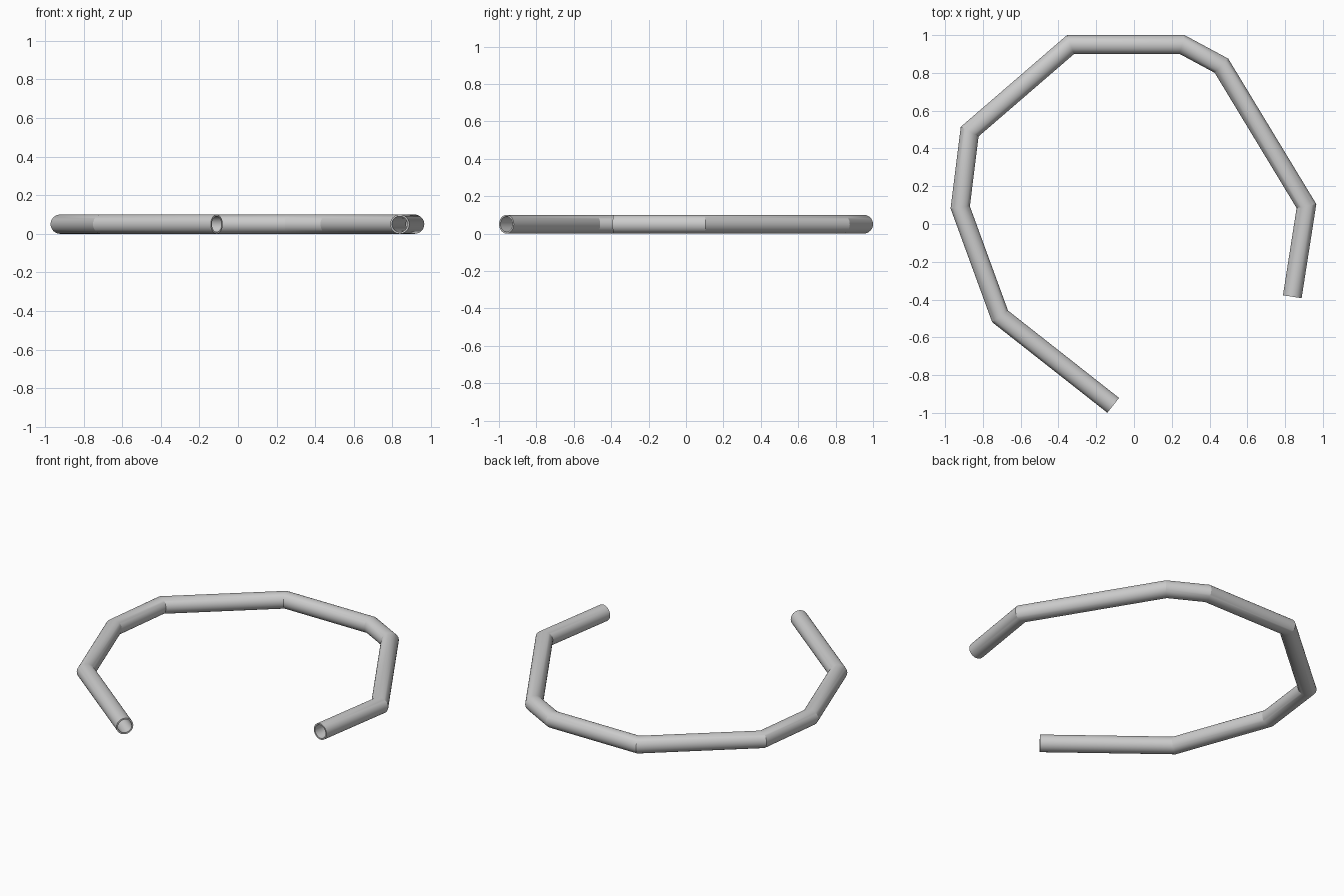
import bpy, bmesh, math
from mathutils import Vector

cube = bpy.data.objects.get("Cube")
if cube:
    bpy.data.objects.remove(cube, do_unlink=True)

OUTER, INNER, SIDES = 0.05, 0.041, 32

# Centreline of the bent pipe, from the left end round the back to the other end
path = [Vector((x, y, OUTER)) for x, y in (
    (0.838, -0.385), (0.913, 0.095), (0.463, 0.838), (0.255, 0.95), (-0.336, 0.95),
    (-0.87, 0.489), (-0.92, 0.088), (-0.709, -0.489), (-0.11, -0.96))]

grey = bpy.data.materials.new("plain grey")
grey.use_nodes = True
colour = (0.6, 0.6, 0.6, 1)
grey.diffuse_color = colour
grey.node_tree.nodes["Principled BSDF"].inputs["Base Color"].default_value = colour


def side_vector(i):
    """Horizontal mitre direction at a path point, stretched to keep the pipe round."""
    before = (path[i] - path[i - 1]).normalized() if i else None
    after = (path[i + 1] - path[i]).normalized() if i + 1 < len(path) else None
    before, after = before or after, after or before
    tangent = (before + after).normalized()
    return Vector((-tangent.y, tangent.x, 0)) / tangent.dot(after)


def add_wall(bm, radius):
    """One tube wall running along the whole path; returns its rings."""
    rings = []
    for i, p in enumerate(path):
        side = side_vector(i)
        angles = [math.tau * k / SIDES for k in range(SIDES)]
        rings.append([bm.verts.new(p + radius * (side * math.cos(a) + Vector((0, 0, math.sin(a)))))
                      for a in angles])
    for a, b in zip(rings, rings[1:]):
        bridge(bm, a, b)
    return rings


def bridge(bm, a, b):
    for k in range(SIDES):
        n = (k + 1) % SIDES
        bm.faces.new((a[k], a[n], b[n], b[k]))


# Hollow pipe: outer wall, inner wall and a flat rim at each open end
bm = bmesh.new()
outer = add_wall(bm, OUTER)
inner = add_wall(bm, INNER)
for end in (0, -1):
    bridge(bm, outer[end], inner[end])
bmesh.ops.recalc_face_normals(bm, faces=bm.faces)

mesh = bpy.data.meshes.new("bent_pipe")
bm.to_mesh(mesh)
bm.free()
mesh.materials.append(grey)
pipe = bpy.data.objects.new("bent_pipe", mesh)
bpy.context.collection.objects.link(pipe)

# Smooth round walls, crisp mitred bends and rims
bpy.context.view_layer.objects.active = pipe
pipe.select_set(True)
bpy.ops.object.shade_smooth_by_angle(angle=math.radians(20))
